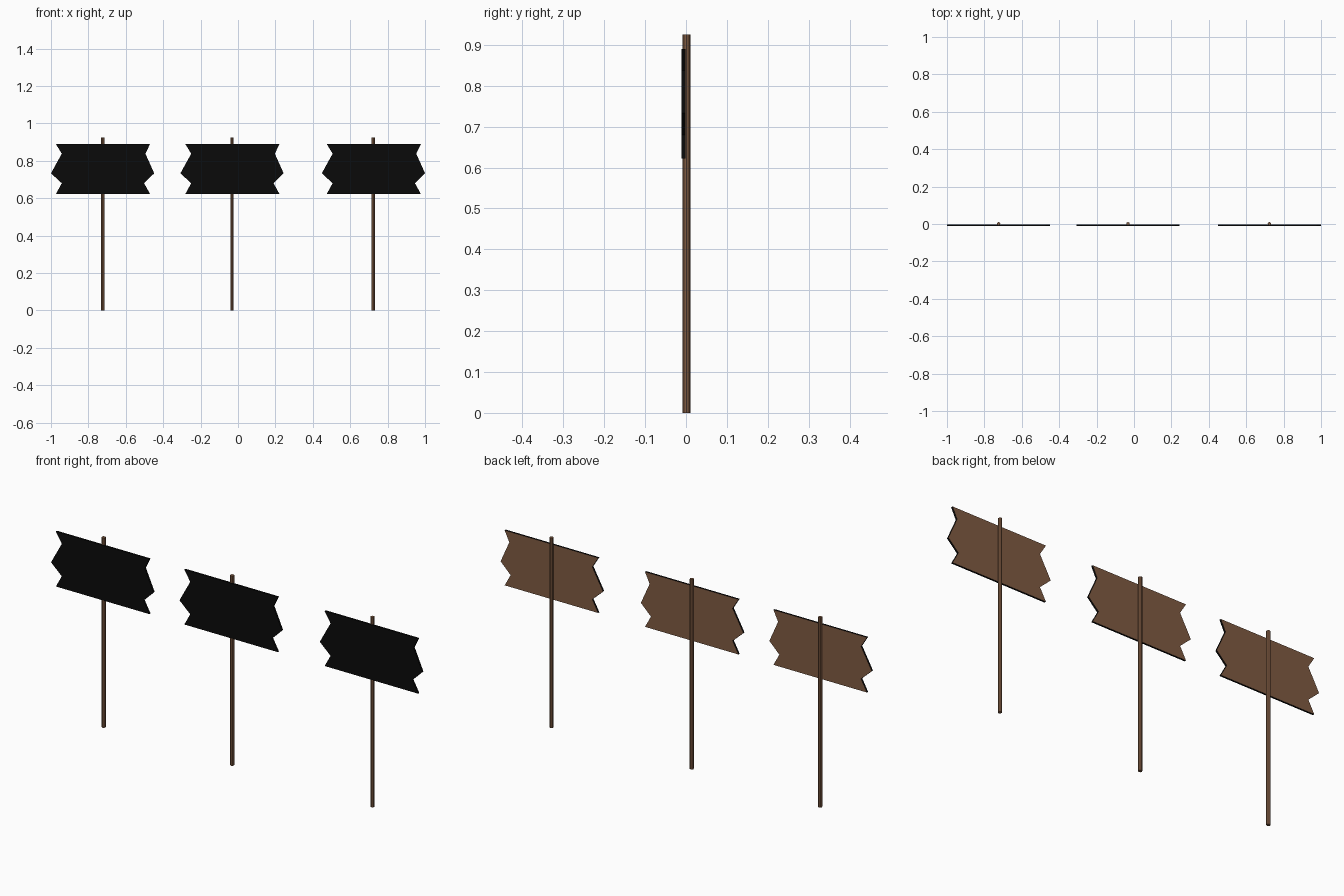
import bpy, bmesh
from mathutils import Vector

if "Cube" in bpy.data.objects:
    bpy.data.objects.remove(bpy.data.objects["Cube"])


def material(name, rgb):
    m = bpy.data.materials.new(name)
    m.diffuse_color = (*rgb, 1)
    m.use_nodes = True
    m.node_tree.nodes["Principled BSDF"].inputs["Base Color"].default_value = m.diffuse_color
    return m


brown = material("wood brown", (0.215, 0.105, 0.055))
black = material("board black", (0.003, 0.003, 0.003))

# Ragged board outline, relative to the post (x, z)
OUTLINE = [(-0.25, 0.89), (-0.218, 0.838), (-0.276, 0.733), (-0.218, 0.68),
           (-0.25, 0.622), (0.254, 0.622), (0.222, 0.68), (0.276, 0.733),
           (0.229, 0.838), (0.254, 0.89)]


def finish(bm, name, mats, x):
    bmesh.ops.recalc_face_normals(bm, faces=bm.faces)
    me = bpy.data.meshes.new(name)
    ob = bpy.data.objects.new(name, me)
    for m in mats:
        me.materials.append(m)
    for f in bm.faces:
        # Only the back of a board is bare wood
        if len(mats) > 1 and f.normal.y > 0.9:
            f.material_index = 1
    bm.to_mesh(me)
    bm.free()
    ob.location.x = x
    bpy.context.collection.objects.link(ob)


def board(x, name):
    bm = bmesh.new()
    face = bm.faces.new([bm.verts.new((px, -0.0105, pz)) for px, pz in OUTLINE])
    ext = bmesh.ops.extrude_face_region(bm, geom=[face])
    bmesh.ops.translate(bm, vec=Vector((0, 0.009, 0)),
                        verts=[v for v in ext["geom"] if isinstance(v, bmesh.types.BMVert)])
    finish(bm, name, [black, brown], x)


def post(x, name):
    bm = bmesh.new()
    bmesh.ops.create_cone(bm, cap_ends=True, segments=8, radius1=0.0092,
                          radius2=0.0092, depth=0.925)
    bmesh.ops.translate(bm, vec=Vector((0, 0.0012, 0.4625)), verts=bm.verts)
    finish(bm, name, [brown], x)


# Three identical signs in a row
for side, x in (("left", -0.724), ("middle", -0.032), ("right", 0.724)):
    board(x, side + "_sign_board")
    post(x, side + "_sign_post")
